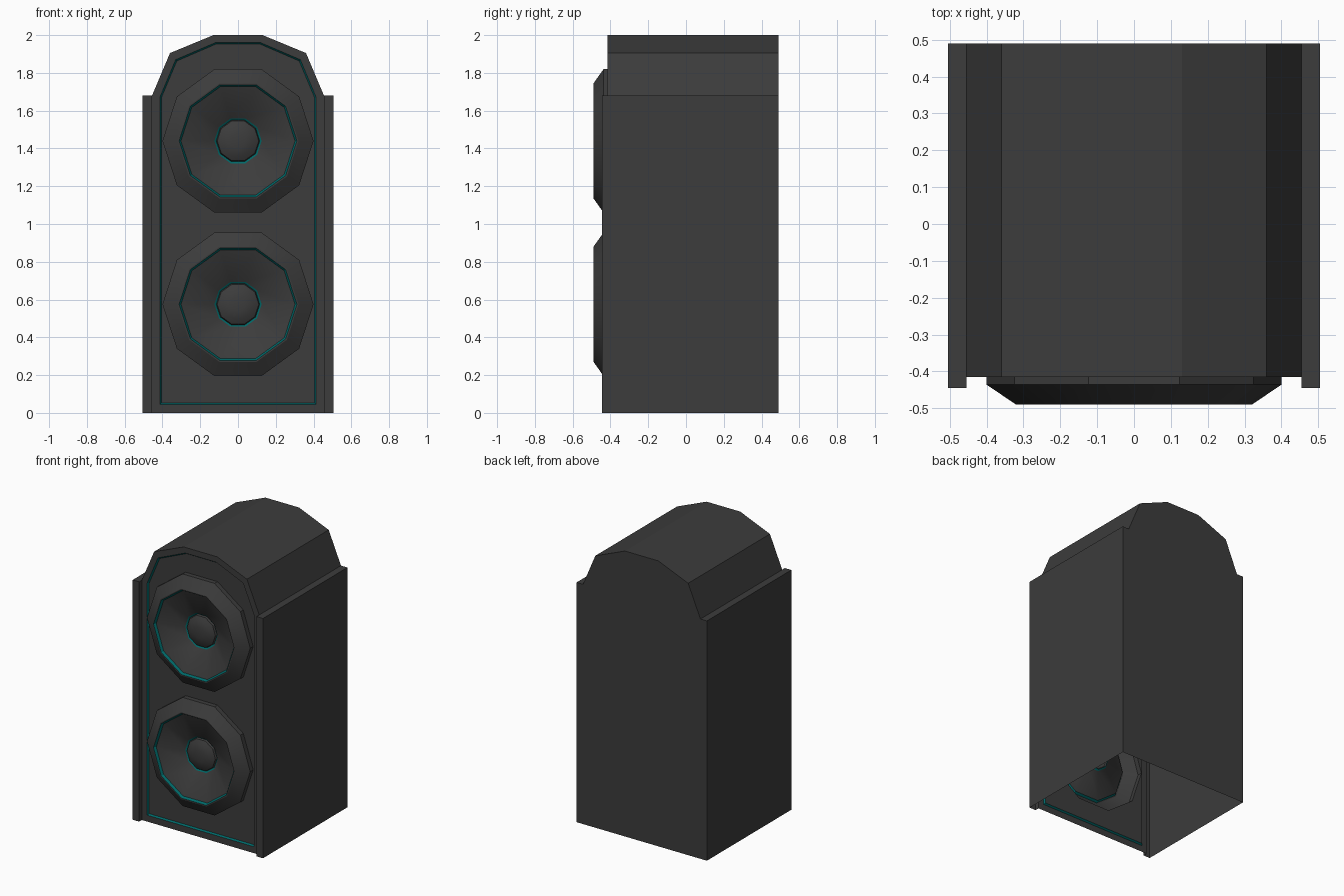
import bpy, bmesh
from math import cos, sin, pi, radians
from mathutils import Vector

cube = bpy.data.objects.get("Cube")
if cube:
    bpy.data.objects.remove(cube, do_unlink=True)


def material(name, color, rough=0.6):
    m = bpy.data.materials.new(name)
    m.use_nodes = True
    m.diffuse_color = color
    bsdf = m.node_tree.nodes["Principled BSDF"]
    bsdf.inputs["Base Color"].default_value = color
    bsdf.inputs["Roughness"].default_value = rough
    return m


MATS = [material("charcoal", (0.045, 0.045, 0.045, 1)),
        material("teal", (0.0, 0.14, 0.14, 1))]

BACK, FRONT, PILLAR = 0.49, -0.415, -0.445
PANEL = FRONT + 0.012
SIDES = 10
RADIUS = 0.4
SPEAKER_HEIGHTS = (0.575, 1.44)


def finish(name, bm):
    me = bpy.data.meshes.new(name)
    bm.to_mesh(me)
    bm.free()
    for m in MATS:
        me.materials.append(m)
    ob = bpy.data.objects.new(name, me)
    bpy.context.collection.objects.link(ob)
    return ob


def mirrored(half):
    """Full outline from the right half, listed bottom to top."""
    return half + [(-x, z) for x, z in reversed(half)]


def loop(bm, outline, y):
    return [bm.verts.new((x, y, z)) for x, z in outline]


def bridge(bm, a, b, mat=0, closed=True):
    n = len(a)
    for i in range(n if closed else n - 1):
        j = (i + 1) % n
        bm.faces.new((a[i], a[j], b[j], b[i])).material_index = mat


def face_front(bm):
    for f in bm.faces:
        f.normal_update()
        if f.normal.y > 0:
            f.normal_flip()


def ring(radius, height):
    return [(radius * cos(2 * pi * i / SIDES), height + radius * sin(2 * pi * i / SIDES))
            for i in range(SIDES)]


ARCH = [(0.455, 1.68), (0.36, 1.905), (0.13, 2.0)]

# Cabinet shell: back, sides, shoulders and arched top, open underneath
bm = bmesh.new()
outline = mirrored([(0.505, 0), (0.505, 1.68)] + ARCH)
back = loop(bm, outline, BACK)
front = loop(bm, outline, FRONT)
bm.faces.new(back)
bridge(bm, back, front, closed=False)

# Side pillars standing proud of the front panel
for s in (-1, 1):
    path = [(0.505, FRONT), (0.505, PILLAR), (0.455, PILLAR), (0.455, FRONT)]
    low = [bm.verts.new((s * x, y, 0)) for x, y in path]
    high = [bm.verts.new((s * x, y, 1.68)) for x, y in path]
    bridge(bm, low, high, closed=False)
    bm.faces.new(high)
bmesh.ops.remove_doubles(bm, verts=bm.verts, dist=0.0001)
centre = Vector((0, 0, 1))
for f in bm.faces:
    f.normal_update()
    c = f.calc_center_median()
    inner_step = abs(abs(c.x) - 0.455) < 0.001 and c.y < FRONT
    if (f.normal.dot(c - centre) < 0) != inner_step:
        f.normal_flip()
finish("cabinet", bm)

# Front panel: border frame, teal edge strip and sunken board with speaker holes
bm = bmesh.new()
border = loop(bm, mirrored([(0.455, 0)] + ARCH), FRONT)
lip = loop(bm, mirrored([(0.414, 0.045), (0.414, 1.67), (0.33, 1.87), (0.12, 1.96)]), FRONT)
board = loop(bm, mirrored([(0.406, 0.053), (0.406, 1.668), (0.324, 1.863), (0.118, 1.952)]), PANEL)
bridge(bm, border, lip)
bridge(bm, lip, board, mat=1)
edges = []
for verts in [board] + [loop(bm, ring(RADIUS, h), PANEL) for h in SPEAKER_HEIGHTS]:
    for i, v in enumerate(verts):
        w = verts[(i + 1) % len(verts)]
        edges.append(bm.edges.get((v, w)) or bm.edges.new((v, w)))
bmesh.ops.triangle_fill(bm, edges=edges, use_beauty=True, normal=(0, -1, 0))
face_front(bm)
finish("front_panel", bm)

# Speakers: (radius, y, material of the band leading to this ring)
PROFILE = [(RADIUS, PANEL, 0), (RADIUS, -0.436, 0), (0.32, -0.49, 0), (0.312, -0.49, 0),
           (0.302, -0.474, 1), (0.125, -0.405, 0), (0.115, -0.395, 1),
           (0.11, -0.408, 0), (0.08, -0.424, 0), (0.04, -0.432, 0)]
for name, h in zip(("lower_speaker", "upper_speaker"), SPEAKER_HEIGHTS):
    bm = bmesh.new()
    prev = None
    for r, y, mat in PROFILE:
        cur = loop(bm, ring(r, h), y)
        if prev:
            bridge(bm, prev, cur, mat)
        prev = cur
    cap = bm.faces.new(prev)
    cap.normal_update()
    # Bands share the winding of the cap, then all face forward
    bmesh.ops.recalc_face_normals(bm, faces=bm.faces)
    if cap.normal.y > 0:
        bmesh.ops.reverse_faces(bm, faces=bm.faces)
    ob = finish(name, bm)
    bpy.ops.object.select_all(action="DESELECT")
    ob.select_set(True)
    bpy.context.view_layer.objects.active = ob
    bpy.ops.object.shade_smooth_by_angle(angle=radians(28))
